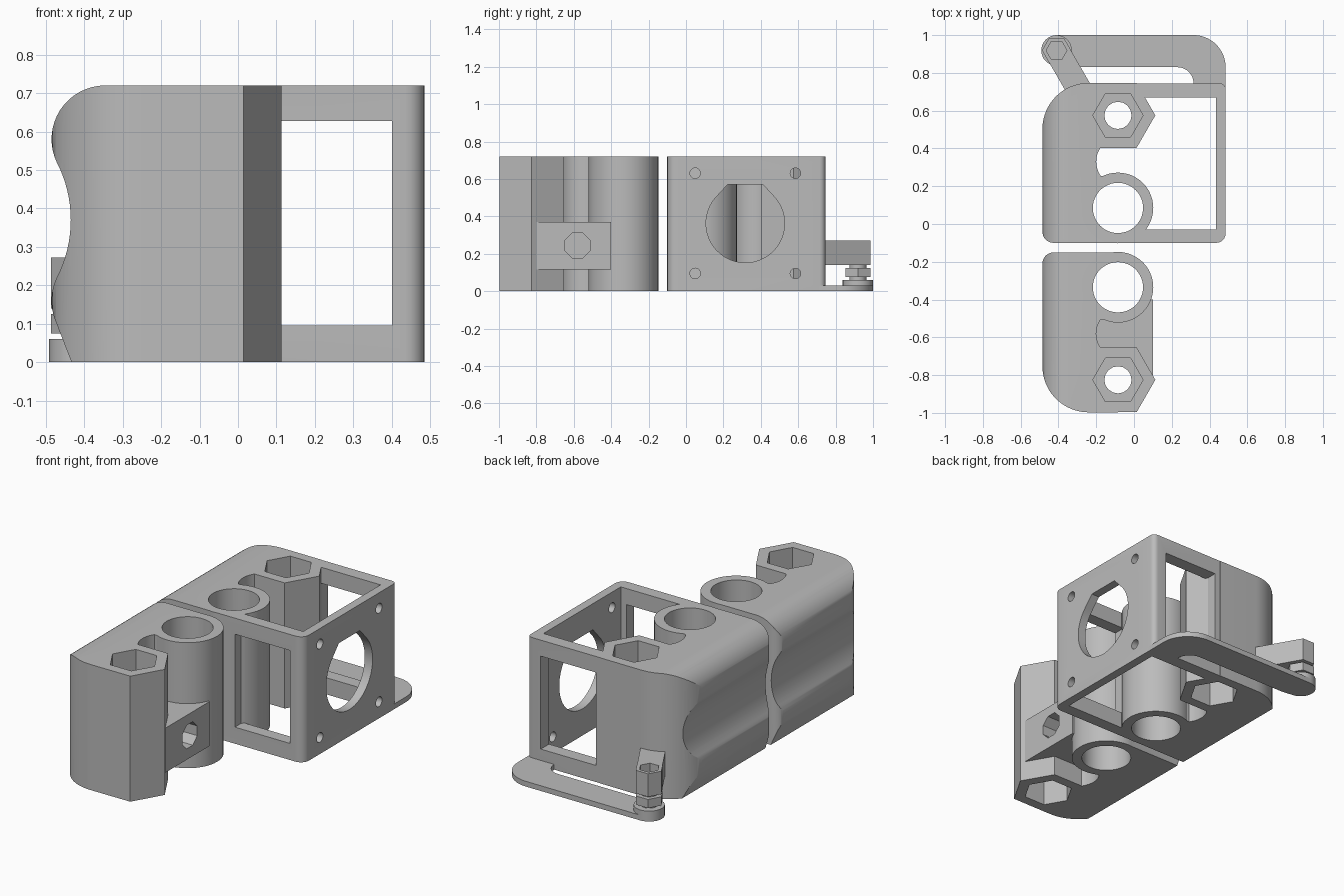
import bpy, bmesh, math
from math import cos, sin, radians

if "Cube" in bpy.data.objects:
    bpy.data.objects.remove(bpy.data.objects["Cube"], do_unlink=True)

grey = bpy.data.materials.new("plain grey")
grey.use_nodes = True
grey.diffuse_color = (0.5, 0.5, 0.5, 1)
grey.node_tree.nodes["Principled BSDF"].inputs["Base Color"].default_value = (0.5, 0.5, 0.5, 1)

HEIGHT, AXIS_X = 0.72, -0.085
AXES = {"z": lambda u, v, w: (u, v, w),
        "y": lambda u, v, w: (u, w, v),
        "x": lambda u, v, w: (w, u, v)}


def arc(cx, cy, r, a, b, n=16):
    """Points on an arc between two angles in degrees."""
    return [(cx + r * cos(radians(a + (b - a) * i / n)),
             cy + r * sin(radians(a + (b - a) * i / n))) for i in range(n + 1)]


def ring(cx, cy, r, n=48, turn=0):
    return arc(cx, cy, r, turn, turn + 360, n)[:-1]


def rect(u0, u1, v0, v1):
    return [(u0, v0), (u1, v0), (u1, v1), (u0, v1)]


def prism(name, pts, lo, hi, axis="z"):
    """Extrude a closed outline along an axis."""
    place = AXES[axis]
    bm = bmesh.new()
    low = [bm.verts.new(place(u, v, lo)) for u, v in pts]
    high = [bm.verts.new(place(u, v, hi)) for u, v in pts]
    bm.faces.new(low)
    bm.faces.new(high)
    for i in range(len(pts)):
        j = (i + 1) % len(pts)
        bm.faces.new((low[i], low[j], high[j], high[i]))
    bmesh.ops.recalc_face_normals(bm, faces=bm.faces)
    mesh = bpy.data.meshes.new(name)
    bm.to_mesh(mesh)
    bm.free()
    mesh.materials.append(grey)
    ob = bpy.data.objects.new(name, mesh)
    bpy.context.collection.objects.link(ob)
    return ob


def combine(ob, mode, *others):
    """Apply booleans in turn and discard the helper solids."""
    for other in others:
        mod = ob.modifiers.new("cut", "BOOLEAN")
        mod.operation, mod.solver, mod.object = mode, "EXACT", other
        graph = bpy.context.evaluated_depsgraph_get()
        mesh = bpy.data.meshes.new_from_object(ob.evaluated_get(graph))
        ob.modifiers.clear()
        ob.data = mesh
        bpy.data.objects.remove(other, do_unlink=True)
    return ob


def smooth(ob, angle=25):
    bpy.ops.object.select_all(action="DESELECT")
    ob.select_set(True)
    bpy.context.view_layer.objects.active = ob
    bpy.ops.object.shade_smooth_by_angle(angle=radians(angle))


# Side profile: two rod tubes joined by a shallow hollow
side = (arc(-0.345, 0.58, 0.14, 90, 205) + arc(-0.762, 0.37, 0.327, 27.5, -27.5)[1:-1]
        + arc(-0.345, 0.16, 0.14, 155, 200, 8)
        + [(-0.433, 0), (AXIS_X, 0), (AXIS_X, HEIGHT)])

# Plan outline of the rod holder, with one wide and one tight corner
plan = ([(AXIS_X, -0.1), (AXIS_X, 0.747)] + arc(-0.24, 0.502, 0.245, 90, 180, 20)
        + arc(-0.425, -0.04, 0.06, 180, 270, 8))


def carriage(name, flip, extras):
    """Rod holder with bearing tube and nut column; flip mirrors it front to back."""
    def m(pts):
        return [(x, -0.25 - y) for x, y in pts] if flip else pts

    def upright(pts, lo=0, hi=HEIGHT):
        return prism("helper", m(pts), lo, hi)

    body = prism(name, side, -1.2, 1, "y")
    combine(body, "INTERSECT", upright(plan, -0.1, 0.9))
    slot = arc(-0.07, 0.33, 0.13, 145, 215) + [(0.1, 0.255), (0.1, 0.404)]
    combine(body, "DIFFERENCE", upright(slot, -0.1, 0.9))
    combine(body, "UNION", *extras,
            upright(ring(AXIS_X, 0.085, 0.187)),
            upright(ring(AXIS_X, 0.575, 0.198, 6)))
    # Bearing bore, lead screw hole and nut pockets at both ends
    combine(body, "DIFFERENCE",
            upright(ring(AXIS_X, 0.085, 0.133), -0.1, 0.9),
            upright(ring(AXIS_X, 0.575, 0.072, 16), -0.1, 0.9),
            upright(ring(AXIS_X, 0.575, 0.133, 6), HEIGHT - 0.17, 0.9),
            upright(ring(AXIS_X, 0.575, 0.133, 6), -0.1, 0.17))
    # Blind rod sockets on the facing ends
    for z in (0.16, 0.58):
        ends = (-0.8, -0.1) if flip else (-0.15, 0.55)
        combine(body, "DIFFERENCE", prism("helper", ring(-0.345, z, 0.072, 24), *ends, "y"))
    return body


# Front carriage with idler block
block = prism("helper", rect(-0.8, -0.4, 0.115, 0.37), -0.25, 0.1, "x")
idler = carriage("idler_carriage", True, [block])
combine(idler, "DIFFERENCE", prism("helper", ring(-0.58, 0.245, 0.073, 8, 22.5), -0.26, 0.2, "x"))
smooth(idler)

# Motor frame: open box with windowed front and back walls
frame = prism("helper", [(-0.1, 0.745), (-0.1, -0.1)] + arc(0.435, -0.05, 0.05, -90, 0, 6)
              + arc(0.455, 0.715, 0.03, 0, 90, 6), 0, HEIGHT)
combine(frame, "DIFFERENCE",
        prism("helper", rect(-0.2, 0.435, -0.03, 0.67), -0.1, 0.9),
        prism("helper", rect(0.05, 0.4, 0.095, 0.628), -0.3, 0.9, "y"))
mid_y, mid_z = 0.317, 0.363
opening = arc(mid_y, mid_z, 0.21, 135, 405, 40) + [(mid_y + 0.095, 0.57), (mid_y - 0.095, 0.57)]
combine(frame, "DIFFERENCE", prism("helper", opening, 0.42, 0.6, "x"))
for sy in (-1, 1):
    for sz in (-1, 1):
        hole = ring(mid_y + sy * 0.268, mid_z + sz * 0.268, 0.028, 20)
        combine(frame, "DIFFERENCE", prism("helper", hole, 0.42, 0.6, "x"))
motor = carriage("motor_carriage", False, [frame])
smooth(motor)

# Flat flexible arm along the back
PX, PY = -0.41, 0.919
arm = (arc(PX, PY, 0.081, 90, 270) + [(-0.35, 0.83)] + arc(0.23, 0.745, 0.085, 90, 0, 10)
       + [(0.315, 0.7), (0.485, 0.7)] + arc(0.315, 0.83, 0.17, 0, 90, 16))
smooth(prism("switch_arm", arm, 0, 0.03))

# Adjusting screw stack at the arm's end
smooth(prism("screw_washer", ring(PX, PY, 0.081, 32), 0.01, 0.06))
smooth(prism("screw_shank", ring(PX, PY, 0.045, 24), 0.05, 0.22))
prism("screw_nut", ring(PX, PY, 0.077, 6), 0.075, 0.125)

# Slanted bracket holding the screw
dx, dy, half = 0.5, -0.866, 0.066
bar = [(PX + t * dx - s * dy, PY + t * dy + s * dx)
       for t, s in ((0, -half), (0.3, -half), (0.3, half), (0, half))]
bracket = prism("screw_bracket", bar, 0.14, 0.272)
combine(bracket, "UNION", prism("helper", ring(PX, PY, 0.077, 6), 0.14, 0.272))
combine(bracket, "DIFFERENCE", prism("helper", ring(PX, PY, 0.055, 6), 0.22, 0.4),
        prism("helper", ring(PX, PY, 0.03, 16), 0.1, 0.3))
